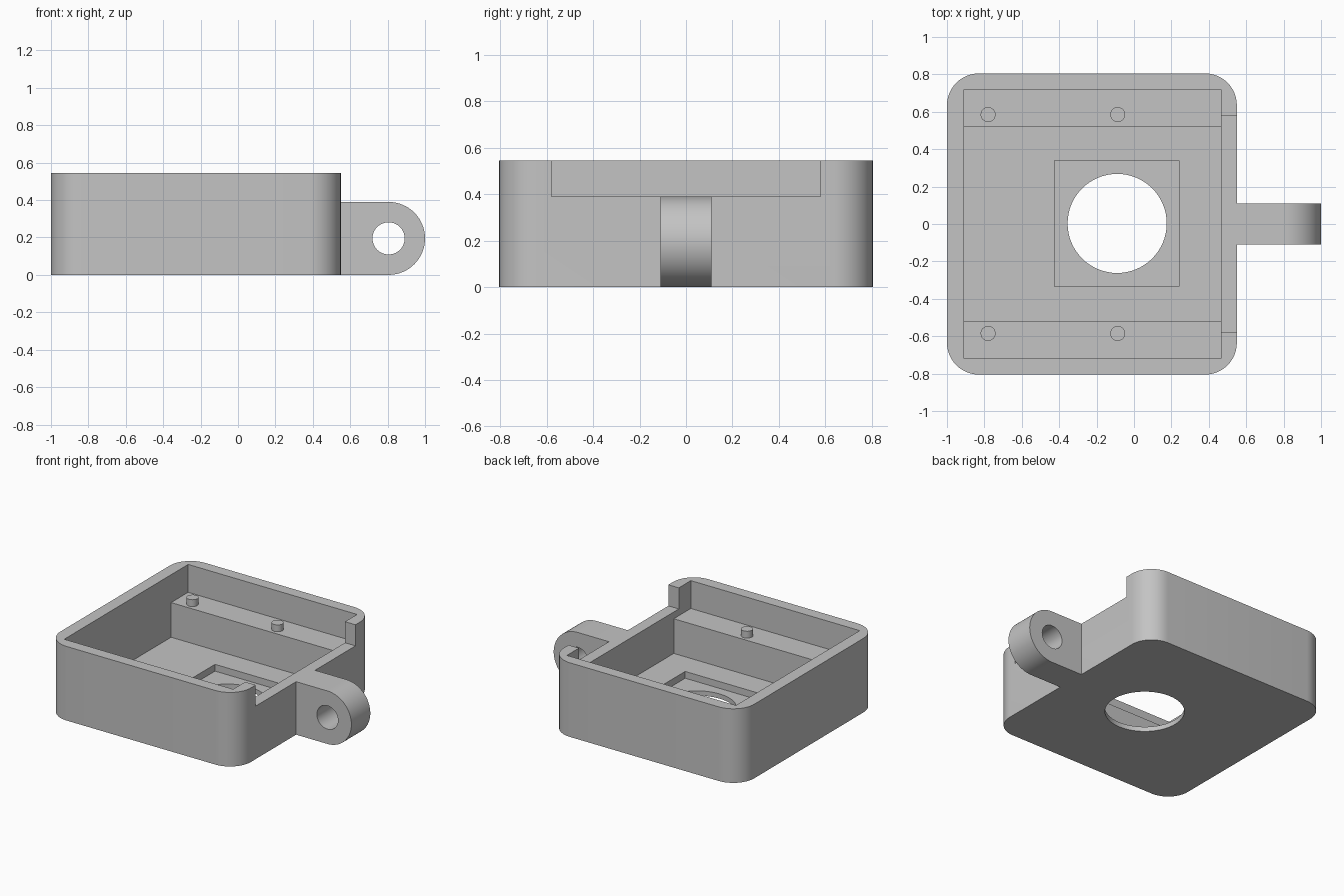
import bpy, bmesh, math

cube = bpy.data.objects.get("Cube")
if cube:
    bpy.data.objects.remove(cube, do_unlink=True)

grey = bpy.data.materials.new("light_grey")
grey.use_nodes = True
COLOUR = (0.55, 0.55, 0.55, 1)
grey.diffuse_color = COLOUR
grey.node_tree.nodes["Principled BSDF"].inputs["Base Color"].default_value = COLOUR

HEIGHT, FLOOR, RECESS, LEDGE, NOTCH = 0.545, 0.085, 0.035, 0.34, 0.39
OVER = 0.7  # cutters reach above the rim


def prism(name, points, low, high, axis="z"):
    """Extrude a closed outline along z, or an (x, z) outline along y."""
    def place(u, v, w):
        return (u, v, w) if axis == "z" else (u, w, v)
    bm = bmesh.new()
    bottom = [bm.verts.new(place(u, v, low)) for u, v in points]
    top = [bm.verts.new(place(u, v, high)) for u, v in points]
    bm.faces.new(bottom)
    bm.faces.new(top)
    for i in range(len(points)):
        j = (i + 1) % len(points)
        bm.faces.new((bottom[i], bottom[j], top[j], top[i]))
    bmesh.ops.recalc_face_normals(bm, faces=bm.faces)
    mesh = bpy.data.meshes.new(name)
    bm.to_mesh(mesh)
    bm.free()
    mesh.materials.append(grey)
    obj = bpy.data.objects.new(name, mesh)
    bpy.context.collection.objects.link(obj)
    return obj


def arc(u, v, radius, start, end, steps):
    angles = [math.radians(start + (end - start) * i / steps) for i in range(steps + 1)]
    return [(u + radius * math.cos(a), v + radius * math.sin(a)) for a in angles]


def circle(u, v, radius, steps=64):
    return arc(u, v, radius, 0, 360, steps)[:-1]


def rect(x0, x1, y0, y1):
    return [(x0, y0), (x1, y0), (x1, y1), (x0, y1)]


def select_only(obj):
    bpy.ops.object.select_all(action="DESELECT")
    obj.select_set(True)
    bpy.context.view_layer.objects.active = obj


def cut(obj, cutter):
    cutter.hide_render = True
    mod = obj.modifiers.new("cut", "BOOLEAN")
    mod.operation = "DIFFERENCE"
    mod.solver = "EXACT"
    mod.object = cutter
    select_only(obj)
    bpy.ops.object.modifier_apply(modifier=mod.name)
    bpy.data.objects.remove(cutter, do_unlink=True)


def smooth(obj):
    select_only(obj)
    bpy.ops.object.shade_smooth_by_angle(angle=math.radians(30))


# Open tray with rounded outer corners
R = 0.17
x0, x1, y1 = -1 + R, 0.55 - R, 0.805 - R
outline = []
for cx, cy, start in ((x1, y1, 0), (x0, y1, 90), (x0, -y1, 180), (x1, -y1, 270)):
    outline += arc(cx, cy, R, start, start + 90, 12)
tray = prism("tray", outline, 0, HEIGHT)

# Cavity, square floor recess, round opening and side-wall notch
cut(tray, prism("cavity_cutter", rect(-0.91, 0.465, -0.72, 0.72), FLOOR, OVER))
cut(tray, prism("recess_cutter", rect(-0.425, 0.24, -0.333, 0.34), RECESS, FLOOR + 0.1))
cut(tray, prism("opening_cutter", circle(-0.09, 0.003, 0.265), -0.1, FLOOR + 0.1))
cut(tray, prism("notch_cutter", rect(0.4, 0.7, -0.58, 0.58), NOTCH, OVER))
smooth(tray)

# Ledges along both long walls, each with two locating pegs
for side, label in ((-1, "front"), (1, "back")):
    inner, outer = sorted((side * 0.522, side * 0.74))
    prism(label + "_ledge", rect(-0.93, 0.485, inner, outer), FLOOR - 0.02, LEDGE)
    for x, end in ((-0.78, "right"), (-0.087, "left")):
        smooth(prism(f"{label}_{end}_peg", circle(x, side * 0.585, 0.04, 32),
                     LEDGE - 0.02, NOTCH))

# Rounded mounting lug with a cross hole
lug = prism("mounting_lug", [(0.52, 0)] + arc(0.805, 0.195, 0.195, -90, 90, 32) + [(0.52, 0.39)],
            -0.11, 0.11, axis="y")
cut(lug, prism("lug_hole_cutter", circle(0.805, 0.195, 0.086, 48), -0.3, 0.3, axis="y"))
smooth(lug)
